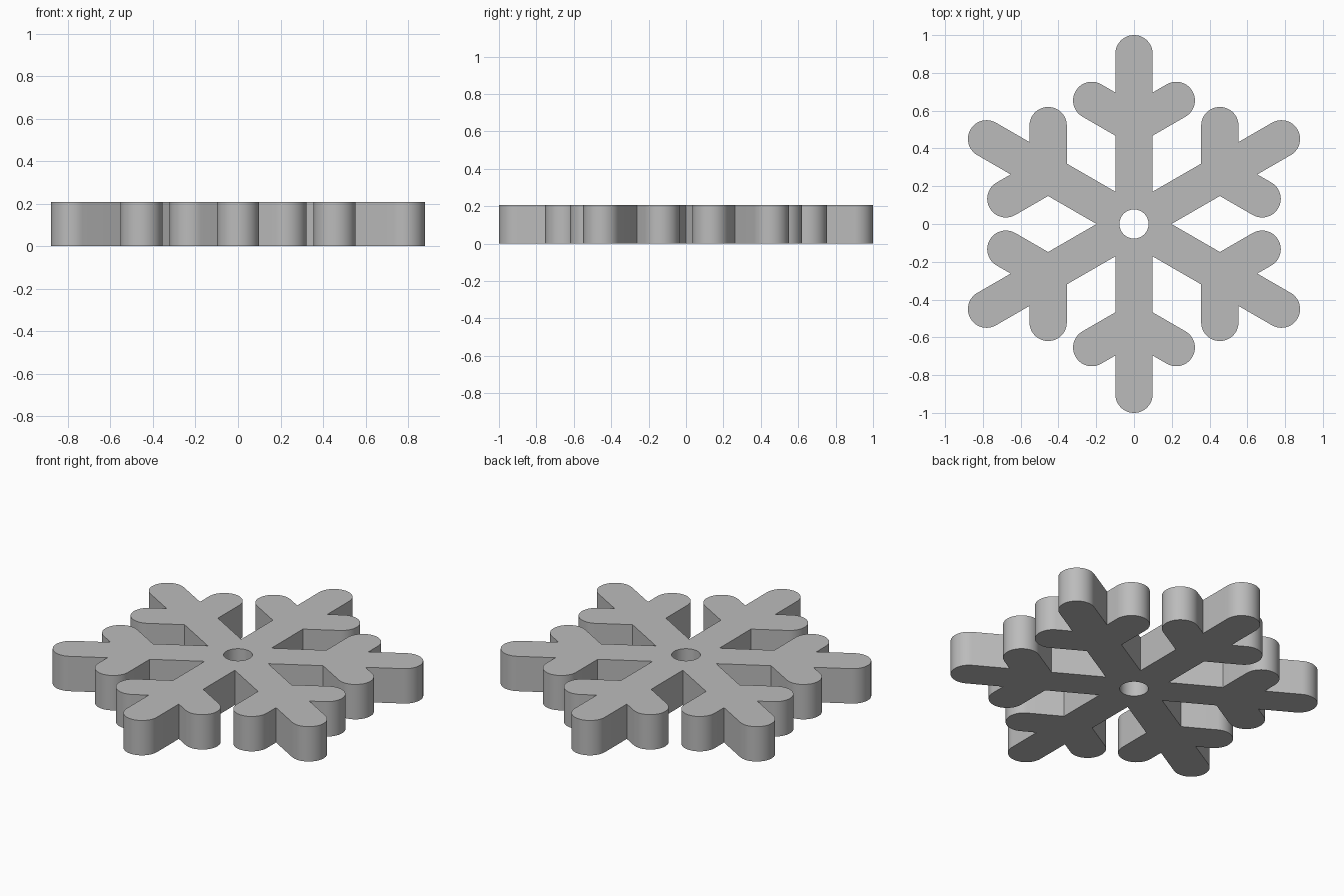
import bpy
import bmesh
from math import cos, sin, tan, radians
from mathutils import Matrix, Vector

if "Cube" in bpy.data.objects:
    bpy.data.objects.remove(bpy.data.objects["Cube"])

HALF = 0.099      # half width of every bar, also the radius of its round end
HOLE = 0.077      # radius of the centre hole
HEIGHT = 0.207
FORK = 0.525      # where the side branches leave the arm
BRANCH = 0.258    # from the fork to the centre of the branch's round end


def arc(cx, cy, radius, start, end, steps):
    """Points along an arc, angles in degrees."""
    angles = [radians(start + (end - start) * i / steps) for i in range(steps + 1)]
    return [Vector((cx + radius * cos(a), cy + radius * sin(a), 0)) for a in angles]


# Right half of one arm, from the hole out to the tip
slope = tan(radians(30))
edge = HALF / cos(radians(30))
mid = FORK + HALF * slope
half = arc(0, 0, HOLE, 90, 60, 6)
half.append(Vector((HALF, HALF / slope, 0)))
half.append(Vector((HALF, mid - edge, 0)))
half += arc(BRANCH * cos(radians(30)), FORK + BRANCH * sin(radians(30)),
            HALF, -60, 120, 24)
half.append(Vector((HALF, mid + edge, 0)))
half += arc(0, 1 - HALF, HALF, 0, 90, 12)
outline = half + [Vector((-p.x, p.y, 0)) for p in reversed(half[1:-1])]

# Six arms joined around the centre
bm = bmesh.new()
for i in range(6):
    turn = Matrix.Rotation(radians(60 * i), 3, 'Z')
    bm.faces.new([bm.verts.new(turn @ p) for p in outline])
bmesh.ops.remove_doubles(bm, verts=bm.verts[:], dist=0.0001)
mesh = bpy.data.meshes.new("snowflake")
bm.to_mesh(mesh)
bm.free()
snowflake = bpy.data.objects.new("snowflake", mesh)
bpy.context.collection.objects.link(snowflake)

# Plain grey
grey = bpy.data.materials.new("grey")
grey.use_nodes = True
colour = (0.5, 0.5, 0.5, 1)
grey.diffuse_color = colour
grey.node_tree.nodes["Principled BSDF"].inputs["Base Color"].default_value = colour
mesh.materials.append(grey)

# Thickness and shading
bpy.ops.object.select_all(action='DESELECT')
snowflake.select_set(True)
bpy.context.view_layer.objects.active = snowflake
solid = snowflake.modifiers.new("thickness", 'SOLIDIFY')
solid.thickness = HEIGHT
solid.offset = 1
bpy.ops.object.modifier_apply(modifier=solid.name)
bpy.ops.object.shade_smooth_by_angle(angle=radians(30))
